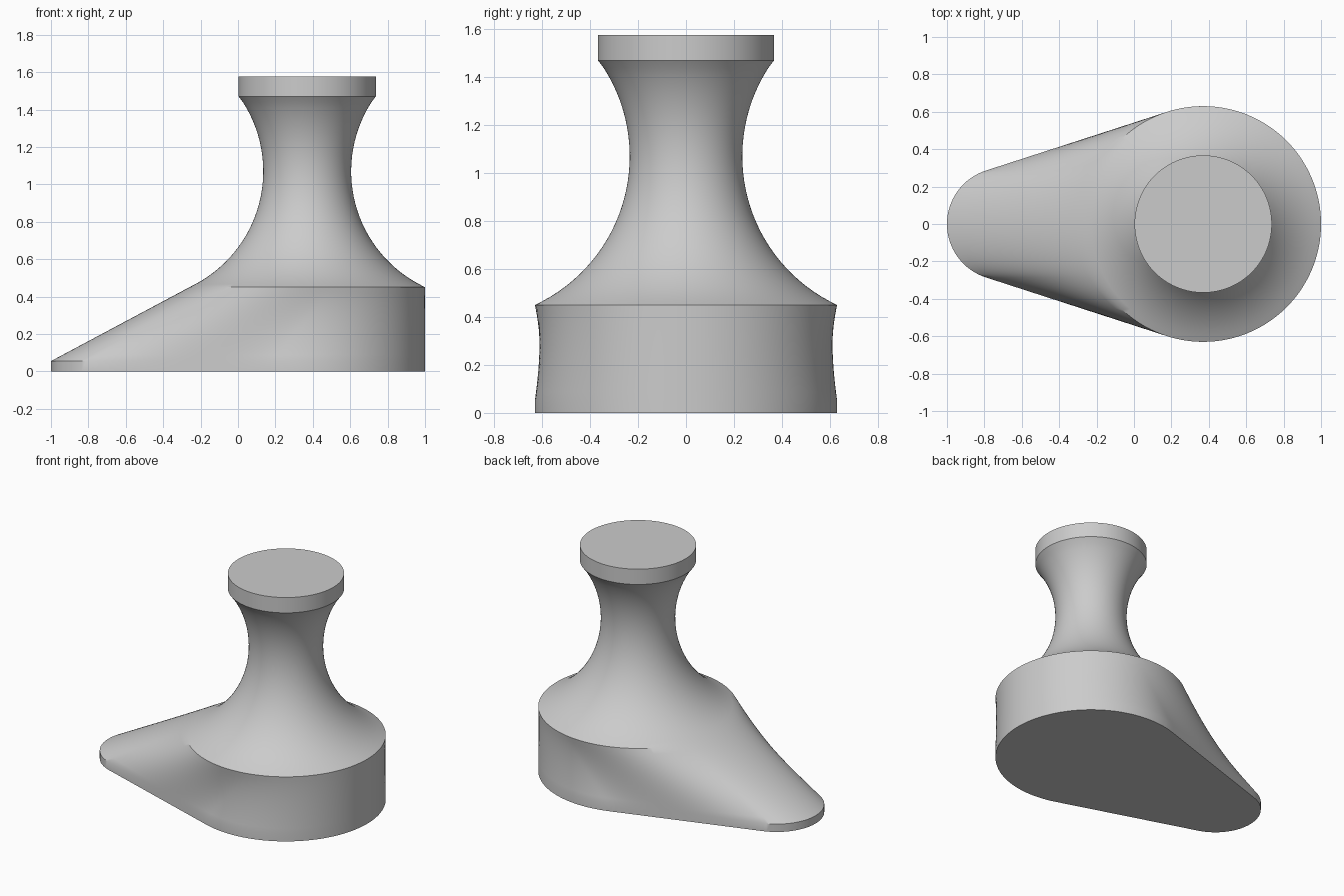
import bpy, bmesh, math

if "Cube" in bpy.data.objects:
    bpy.data.objects.remove(bpy.data.objects["Cube"])

CX, R = 0.37, 0.63          # main axis and base radius
TX, TR = -0.70, 0.30        # toe centre and radius
LIFT, SHOULDER = 0.055, 0.45
LIP, TOP, CAP_R = 1.47, 1.577, 0.367

tangent = math.acos(-(R - TR) / (CX - TX))   # where the straight flanks leave the arcs
HEEL, FLANK, TOE = 40, 30, 16


def half_outline():
    """Pairs (footprint point, matching shoulder angle) from heel to toe tip."""
    pairs = []
    heel_end, flank_end = math.radians(79), math.radians(153)
    for i in range(HEEL):
        t = i / HEEL
        a = tangent * t
        pairs.append(((CX + R * math.cos(a), R * math.sin(a)), heel_end * t))
    c, s = math.cos(tangent), math.sin(tangent)
    for i in range(FLANK):
        t = i / FLANK
        r = R + (TR - R) * t
        x = CX + (TX - CX) * t
        pairs.append(((x + r * c, r * s), heel_end + (flank_end - heel_end) * t))
    for i in range(TOE + 1):
        t = i / TOE
        a = tangent + (math.pi - tangent) * t
        pairs.append(((TX + TR * math.cos(a), TR * math.sin(a)),
                      flank_end + (math.pi - flank_end) * t))
    return pairs


half = half_outline()
pairs = half + [((x, -y), -a) for (x, y), a in half[-2:0:-1]]
foot = [p for p, a in pairs]
angles = [a for p, a in pairs]


def circle(r):
    return [(CX + r * math.cos(a), r * math.sin(a)) for a in angles]


# Foot: short vertical rim, then a ruled loft up to the round shoulder
rings = [(foot, 0.0), (foot, LIFT)]
shoulder = circle(R)
STEPS = 12
for k in range(1, STEPS + 1):
    t = k / STEPS
    ring = [(p[0] + (q[0] - p[0]) * t, p[1] + (q[1] - p[1]) * t)
            for p, q in zip(foot, shoulder)]
    rings.append((ring, LIFT + (SHOULDER - LIFT) * t))

# Neck: concave circular arc revolved about the main axis
ARC_R, ARC_Z, WAIST = 0.683, 1.07, 0.235
a0 = math.asin((SHOULDER - ARC_Z) / ARC_R)
a1 = math.asin((LIP - ARC_Z) / ARC_R)
NECK = 32
for k in range(1, NECK):
    a = a0 + (a1 - a0) * k / NECK
    rings.append((circle(WAIST + ARC_R * (1 - math.cos(a))), ARC_Z + ARC_R * math.sin(a)))

# Cap: straight lip with a flat top
rings += [(circle(CAP_R), LIP), (circle(CAP_R), TOP)]

bm = bmesh.new()
loops = [[bm.verts.new((x, y, z)) for x, y in ring] for ring, z in rings]
n = len(pairs)
for lo, hi in zip(loops, loops[1:]):
    for i in range(n):
        j = (i + 1) % n
        bm.faces.new((lo[i], lo[j], hi[j], hi[i]))
bm.faces.new(loops[0][::-1])
bm.faces.new(loops[-1])
bmesh.ops.recalc_face_normals(bm, faces=bm.faces)

mesh = bpy.data.meshes.new("pedestal_body")
bm.to_mesh(mesh)
bm.free()
grey = bpy.data.materials.new("light_grey")
grey.diffuse_color = (0.6, 0.6, 0.6, 1)
grey.use_nodes = True
grey.node_tree.nodes["Principled BSDF"].inputs["Base Color"].default_value = grey.diffuse_color
mesh.materials.append(grey)

body = bpy.data.objects.new("pedestal_body", mesh)
bpy.context.collection.objects.link(body)
bpy.context.view_layer.objects.active = body
body.select_set(True)
bpy.ops.object.shade_smooth_by_angle(angle=math.radians(30))
